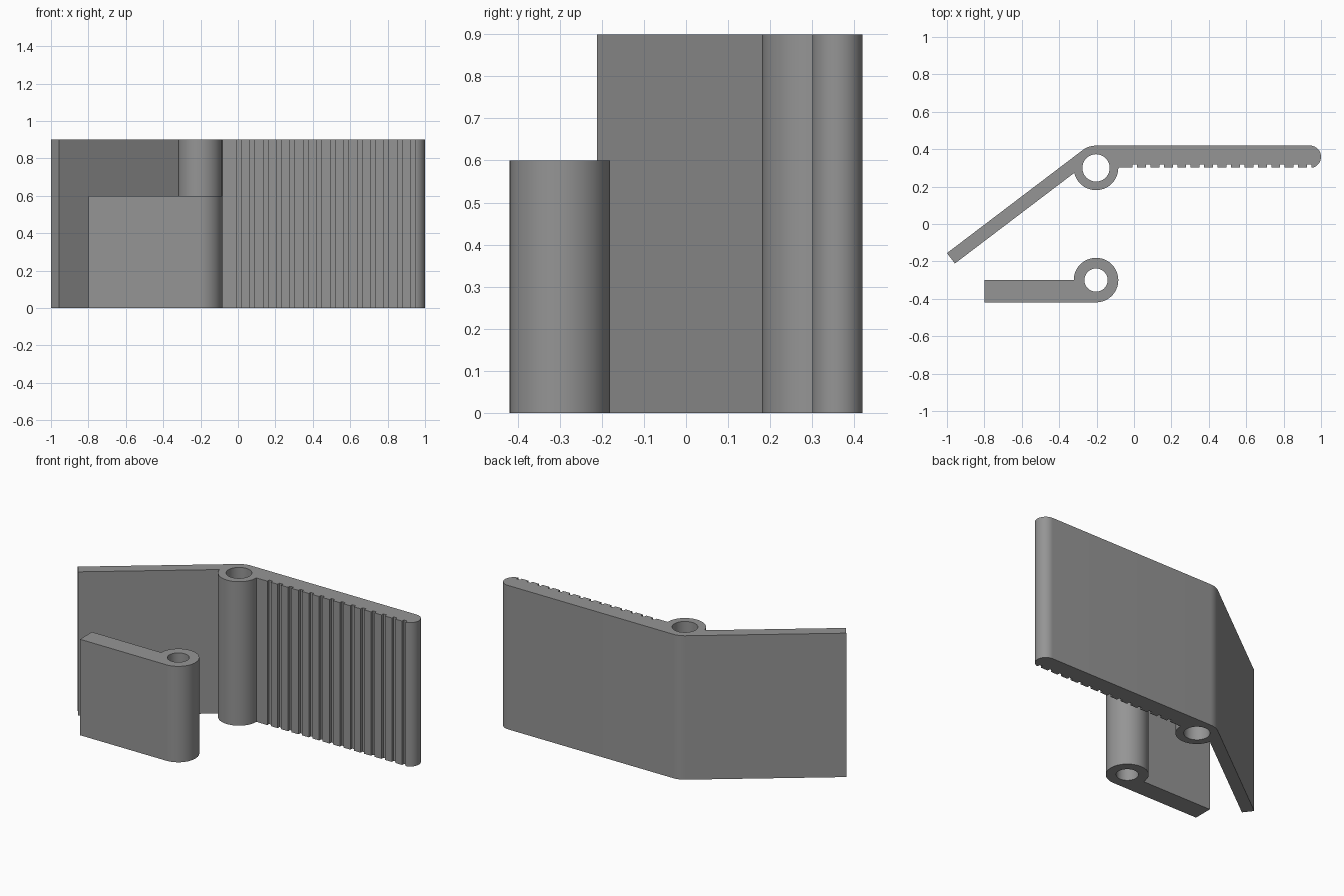
import bpy, bmesh, math
from mathutils import Vector

if "Cube" in bpy.data.objects:
    bpy.data.objects.remove(bpy.data.objects["Cube"])

grey = bpy.data.materials.new("plain grey")
grey.diffuse_color = (0.30, 0.30, 0.30, 1)
grey.use_nodes = True
grey.node_tree.nodes["Principled BSDF"].inputs["Base Color"].default_value = grey.diffuse_color

R = 0.119                  # outer radius of both hinge barrels
BARREL_X = -0.203


def arc(cx, cy, r, a0, a1, n):
    """Points on an arc, angles in degrees."""
    return [(cx + r * math.cos(math.radians(a0 + (a1 - a0) * i / n)),
             cy + r * math.sin(math.radians(a0 + (a1 - a0) * i / n)))
            for i in range(n + 1)]


def extrude_profile(name, loops, height):
    """Fill an outline with holes and extrude it upwards."""
    bm = bmesh.new()
    edges = []
    for pts in loops:
        vs = [bm.verts.new((x, y, 0)) for x, y in pts]
        edges += [bm.edges.new((vs[i - 1], vs[i])) for i in range(len(vs))]
    bmesh.ops.triangle_fill(bm, edges=edges, use_beauty=True)
    top = bmesh.ops.extrude_face_region(bm, geom=bm.faces[:], use_keep_orig=True)
    bmesh.ops.translate(bm, vec=(0, 0, height),
                        verts=[g for g in top["geom"] if isinstance(g, bmesh.types.BMVert)])
    bmesh.ops.recalc_face_normals(bm, faces=bm.faces[:])
    me = bpy.data.meshes.new(name)
    bm.to_mesh(me)
    bm.free()
    me.materials.append(grey)
    ob = bpy.data.objects.new(name, me)
    bpy.context.collection.objects.link(ob)
    bpy.ops.object.select_all(action='DESELECT')
    ob.select_set(True)
    bpy.context.view_layer.objects.active = ob
    bpy.ops.object.shade_smooth_by_angle(angle=math.radians(30))
    return ob


# Tall lever: slanted arm, hinge barrel, and grooved grip plate
SLANT, ARM_T = 37.2, 0.07
c = Vector((BARREL_X, 0.30))
d = Vector((math.cos(math.radians(SLANT)), math.sin(math.radians(SLANT))))
n = Vector((-d.y, d.x))
tangent = c + n * R
tip = tangent - d * ((tangent.x + 1.0) / d.x)
tip_inner = tip - n * ARM_T
join = 90 + SLANT + math.degrees(math.acos((R - ARM_T) / R))

outline = [tuple(tip), tuple(tip_inner)]
outline += arc(c.x, c.y, R, join, 360.5, 40)
for k in range(14):        # grip grooves
    x, y = -0.008 + 0.0718 * k, 0.301
    outline += [(x, y), (x, y + 0.018), (x + 0.024, y + 0.018), (x + 0.024, y)]
outline += arc(0.94, 0.3595, 0.06, -78, 90, 28)
outline += arc(c.x, c.y, R, 90, 90 + SLANT, 10)
extrude_profile("lever", [outline, arc(c.x, c.y, 0.073, 0, 354, 59)], 0.90)

# Short bracket: flat plate with a hinge barrel at its end
plate = [(-0.80, -0.30), (-0.80, -0.30 - R)]
plate += arc(BARREL_X, -0.30, R, -90, 180, 64)
extrude_profile("bracket", [plate, arc(BARREL_X, -0.30, 0.062, 0, 354, 59)], 0.60)
